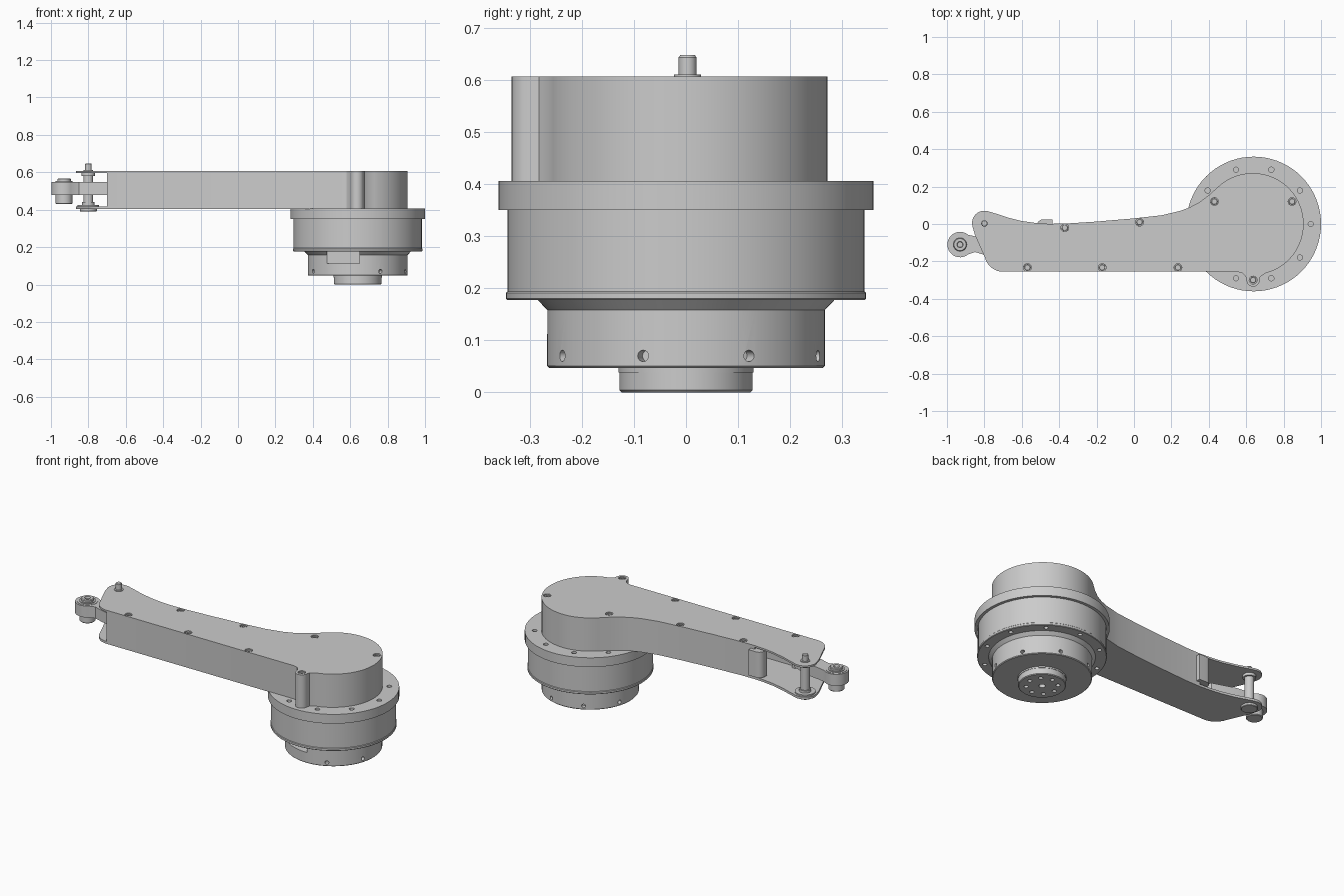
import bpy, bmesh
from math import sin, cos, radians, pi
from mathutils import Matrix, Vector

if "Cube" in bpy.data.objects:
    bpy.data.objects.remove(bpy.data.objects["Cube"])

MX = 0.64  # motor axis


def finish(name, bm, angle=30):
    bmesh.ops.recalc_face_normals(bm, faces=bm.faces)
    me = bpy.data.meshes.new(name)
    bm.to_mesh(me)
    bm.free()
    ob = bpy.data.objects.new(name, me)
    bpy.context.collection.objects.link(ob)
    smooth(ob, angle)
    return ob


def smooth(ob, angle=30):
    bpy.ops.object.select_all(action='DESELECT')
    ob.select_set(True)
    bpy.context.view_layer.objects.active = ob
    bpy.ops.object.shade_smooth_by_angle(angle=radians(angle))


def arc(cx, cy, r, a0, a1, n):
    return [(cx + r * cos(radians(a0 + (a1 - a0) * i / n)),
             cy + r * sin(radians(a0 + (a1 - a0) * i / n))) for i in range(n + 1)]


def prism(name, pts, z0, z1):
    bm = bmesh.new()
    f = bm.faces.new([bm.verts.new((x, y, z0)) for x, y in pts])
    ext = bmesh.ops.extrude_face_region(bm, geom=[f])['geom']
    bmesh.ops.translate(bm, vec=(0, 0, z1 - z0),
                        verts=[v for v in ext if isinstance(v, bmesh.types.BMVert)])
    return finish(name, bm)


def lathe(name, x, y, prof, n=32):
    """Closed (r, z) profile starting and ending on the axis."""
    bm = bmesh.new()
    vs = [bm.verts.new((x + r, y, z)) for r, z in prof]
    es = [bm.edges.new(p) for p in zip(vs, vs[1:])]
    bmesh.ops.spin(bm, geom=vs + es, cent=(x, y, 0), axis=(0, 0, 1),
                   angle=2 * pi, steps=n, use_duplicate=False)
    bmesh.ops.remove_doubles(bm, verts=bm.verts, dist=1e-5)
    return finish(name, bm)


def drill(ob, holes, box=None):
    """Cut cylinders (centre, direction, radius, length) and one optional box."""
    bm = bmesh.new()
    for c, d, r, length in holes:
        m = Matrix.Translation(c) @ Vector(d).to_track_quat('Z', 'Y').to_matrix().to_4x4()
        bmesh.ops.create_cone(bm, cap_ends=True, segments=16, radius1=r, radius2=r,
                              depth=length, matrix=m)
    if box:
        c, s = box
        bmesh.ops.create_cube(bm, size=1, matrix=Matrix.Translation(c) @ Matrix.Diagonal((*s, 1)))
    cut = finish("cutter", bm)
    cut.hide_render = True
    mod = ob.modifiers.new("holes", 'BOOLEAN')
    mod.operation, mod.solver, mod.object = 'DIFFERENCE', 'EXACT', cut
    bpy.ops.object.select_all(action='DESELECT')
    bpy.context.view_layer.objects.active = ob
    ob.select_set(True)
    bpy.ops.object.modifier_apply(modifier=mod.name)
    bpy.data.objects.remove(cut)
    smooth(ob)


def ring(r, z, n, start=0):
    return [(MX + r * cos(radians(start) + 2 * pi * i / n),
             r * sin(radians(start) + 2 * pi * i / n), z) for i in range(n)]


# Motor: flange, drum and lower collar
motor = lathe("motor_drum", MX, 0, [
    (0, .406), (.36, .406), (.36, .35), (.343, .35), (.343, .194), (.346, .191),
    (.346, .180), (.343, .177), (.285, .177), (.267, .158), (.267, .051), (.263, .047),
    (.13, .047), (.13, .038), (0, .038)], 72)
holes = [(c, (0, 0, 1), .014, .06) for c in ring(.305, .406, 10)]
holes += [(c, (0, 0, 1), .012, .03) for c in ring(.315, .177, 10, 18)]
for k, c in enumerate(ring(.267, .07, 8, -63)):
    if k != 7:
        holes.append((c, (c[0] - MX, c[1], 0), .011, .06))
drill(motor, holes, ((.5625, -.28, .1445), (.175, .15, .065)))

# Output hub with bolt circle
hub = lathe("output_hub", MX, 0, [
    (0, .045), (.128, .045), (.128, .004), (.124, 0), (0, 0)], 64)
drill(hub, [(c, (0, 0, 1), .012, .04) for c in ring(.085, 0, 8)] +
      [((MX, 0, 0), (0, 0, 1), .018, .04)])

# Arm outline: the walled run, then the open left end
wall = ([(-.70, -.255), (.55, -.255), (.58, -.263), (.597, -.282)]
        + arc(.637, -.30, .035, 190, 350, 12) + [(.675, -.283), (.70, -.264)]
        + arc(.635, 0, .272, -70, 132, 44)
        + [(.40, .154), (.35, .117), (.30, .09), (.25, .071), (.15, .047), (0, .03),
           (-.2, .013), (-.37, .002), (-.46, .001)])
end = ([(-.53, .006), (-.6, .016), (-.68, .036), (-.74, .056)]
       + arc(-.80, .005, .066, 75, 195, 12) + [(-.85, -.06)]
       + arc(-.70, -.155, .1, 195, 260, 8))
outline = wall + end

inner = []
for i, (x, y) in enumerate(wall):
    a, b = Vector(wall[max(i - 1, 0)]), Vector(wall[min(i + 1, len(wall) - 1)])
    t = (b - a).normalized()
    inner.append((x - t.y * .018, y + t.x * .018))
prism("arm_side_wall", wall + inner[::-1], .418, .596)
prism("arm_bottom_plate", outline, .404, .418)
lid = prism("arm_lid", outline, .596, .607)

# Lid screws in their bosses
spots = [(.43, .12), (.845, .12), (.637, -.30), (.235, -.233), (-.17, -.233),
         (-.57, -.233), (-.37, -.02), (.03, .01)]
drill(lid, [((x, y, .6), (0, 0, 1), .021, .04) for x, y in spots])
for x, y in spots:
    lathe("screw_boss", x, y, [(0, .418), (.0205, .418), (.0205, .594), (0, .594)], 20)
    lathe("lid_screw", x, y, [(0, .59), (.016, .59), (.016, .602), (.014, .604),
                              (.008, .604), (.008, .596), (0, .596)], 18)

# Rounded stop block at the end of the back wall
prism("stop_block", [(-.435, -.03), (-.435, .025)] + arc(-.485, -.01, .035, 90, 180, 6)
      + [(-.52, -.03)], .43, .585)

# Pivot pin with washers and head
lathe("pivot_pin", -.80, .003, [
    (0, .39), (.042, .39), (.045, .393), (.045, .404), (.057, .404), (.057, .426),
    (.033, .426), (.033, .44), (.026, .44), (.026, .58), (.036, .58), (.036, .597),
    (.026, .597), (.026, .611), (.017, .611), (.017, .644), (.014, .648), (0, .648)])

# Tensioner lever with roller at its tip
RX, RY = -.93, -.11
prism("tensioner_lever", arc(RX, RY, .068, 50, 310, 28)
      + [(-.85, -.15), (-.80, -.165), (-.66, -.20), (-.62, -.17), (-.64, -.12),
         (-.78, -.075), (-.85, -.066)], .478, .547)
lathe("tip_roller", RX, RY, [
    (0, .43), (.041, .43), (.045, .434), (.045, .478), (.058, .478), (.058, .549),
    (.045, .549), (.045, .553), (.036, .553), (.036, .563), (.032, .567), (.017, .567),
    (.014, .555), (0, .555)])
